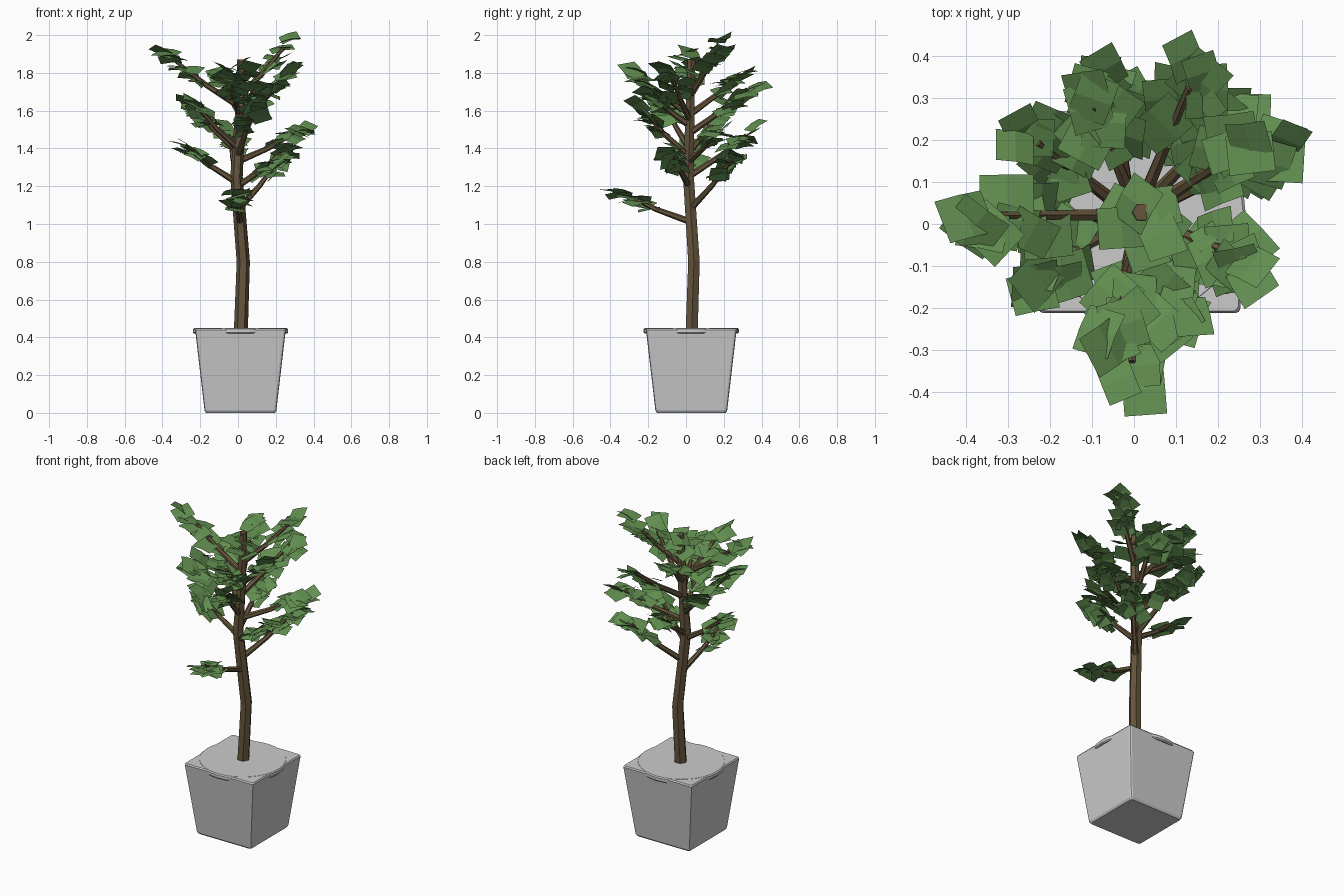
import bpy, bmesh, math, random
from mathutils import Vector, Matrix

if "Cube" in bpy.data.objects:
    bpy.data.objects.remove(bpy.data.objects["Cube"])

random.seed(7)


def material(name, rgb):
    m = bpy.data.materials.new(name)
    m.diffuse_color = (*rgb, 1)
    m.use_nodes = True
    m.node_tree.nodes["Principled BSDF"].inputs["Base Color"].default_value = m.diffuse_color
    return m


def finish(bm, name, mat=None):
    me = bpy.data.meshes.new(name)
    bm.to_mesh(me)
    bm.free()
    ob = bpy.data.objects.new(name, me)
    bpy.context.collection.objects.link(ob)
    if mat:
        me.materials.append(mat)
    return ob


def tube(bm, points, radii, sides=6):
    """Capped low-poly tube through a list of points."""
    pts = [Vector(p) for p in points]
    rings = []
    for i, p in enumerate(pts):
        d = (pts[min(i + 1, len(pts) - 1)] - pts[max(i - 1, 0)]).normalized()
        u = d.cross(Vector((0, 1, 0) if abs(d.y) < 0.8 else (1, 0, 0))).normalized()
        v = d.cross(u)
        rings.append([bm.verts.new(p + radii[i] * (u * math.cos(a) + v * math.sin(a)))
                      for a in (k * math.tau / sides for k in range(sides))])
    for a, b in zip(rings, rings[1:]):
        for k in range(sides):
            bm.faces.new((a[k], a[(k + 1) % sides], b[(k + 1) % sides], b[k]))
    bm.faces.new(rings[0][::-1])
    bm.faces.new(rings[-1])


bark = material("bark", (0.13, 0.09, 0.045))
green = material("leaf_green", (0.12, 0.27, 0.08))
CX, CY = 0.013, 0.028

# Tapered square pot with small bevelled corners
bm = bmesh.new()
rings = []
for half, z in ((0.182, 0), (0.19, 0.012), (0.24, 0.44), (0.235, 0.448)):
    ring, r = [], 0.012
    for q in range(4):
        for k in range(3):
            a = math.radians(45 * k)
            p = Vector((half - r + r * math.cos(a), half - r + r * math.sin(a), 0))
            p = Matrix.Rotation(q * math.pi / 2, 3, 'Z') @ p
            ring.append(bm.verts.new((p.x + CX, p.y + CY, z)))
    rings.append(ring)
n = len(rings[0])
for a, b in zip(rings, rings[1:]):
    for k in range(n):
        bm.faces.new((a[k], a[(k + 1) % n], b[(k + 1) % n], b[k]))
bm.faces.new(rings[0][::-1])
bm.faces.new(rings[-1])
finish(bm, "pot")

# Round insert whose edge pokes through the middle of each side
bm = bmesh.new()
bmesh.ops.create_cone(bm, cap_ends=True, segments=32, radius1=0.252, radius2=0.252, depth=0.03,
                      matrix=Matrix.Translation((CX, CY, 0.434)))
bmesh.ops.bevel(bm, geom=[e for e in bm.edges if abs(e.verts[0].co.z - e.verts[1].co.z) < 1e-5],
                offset=0.006, segments=1, affect='EDGES')
finish(bm, "round_insert")

# Trunk
trunk = [(0.015, 0.03, 0.43), (0.028, 0.042, 0.8), (-0.008, 0.013, 1.25),
         (0.01, 0.02, 1.55), (0.018, 0.028, 1.87)]
bm = bmesh.new()
tube(bm, trunk, (0.037, 0.035, 0.033, 0.028, 0.022))
finish(bm, "trunk", bark)


def on_trunk(z):
    for a, b in zip(trunk, trunk[1:]):
        if a[2] <= z <= b[2]:
            return Vector(a).lerp(Vector(b), (z - a[2]) / (b[2] - a[2]))


# Branches: start height, then the outer end of the foliage
branches = [
    (1.01, (-0.01, -0.44, 1.21)), (1.08, (0.28, 0.31, 1.42)),
    (1.20, (0.30, -0.10, 1.43)), (1.22, (-0.34, 0.02, 1.46)),
    (1.33, (0.41, 0.21, 1.54)), (1.25, (-0.06, 0.41, 1.54)),
    (1.36, (0.09, -0.29, 1.66)), (1.38, (-0.30, 0.25, 1.69)),
    (1.40, (-0.29, -0.15, 1.70)), (1.62, (-0.44, 0.02, 1.94)),
    (1.68, (0.31, 0.21, 2.01)), (1.48, (0.17, 0.42, 1.79)),
    (1.58, (-0.07, -0.33, 1.84)), (1.55, (0.33, -0.11, 1.86)),
    (1.58, (-0.13, 0.36, 1.86)), (1.52, (0.11, -0.27, 1.76)),
]


def leaf(bm, centre, outward, size, tilt):
    """One square leaf card, bent slightly across the middle."""
    yaw = math.atan2(outward.y, outward.x) + random.uniform(-0.8, 0.8)
    rot = (Matrix.Rotation(yaw, 3, 'Z') @ Matrix.Rotation(-tilt, 3, 'Y')
           @ Matrix.Rotation(random.uniform(-0.5, 0.5), 3, 'X'))
    rows = []
    for x, z in ((-0.5, -0.03), (0, 0.03), (0.5, -0.03)):
        rows.append([bm.verts.new(centre + rot @ Vector((x * size, y * size * 0.85, z * size)))
                     for y in (-0.5, 0.5)])
    for a, b in zip(rows, rows[1:]):
        bm.faces.new((a[0], b[0], b[1], a[1]))


wood, foliage = bmesh.new(), bmesh.new()
for z, end in branches:
    start, end = on_trunk(z), Vector(end)
    mid = start.lerp(end, 0.4) + Vector((0, 0, -0.012))
    tip = start.lerp(end, 0.76)
    tube(wood, (start, mid, tip), (0.018, 0.014, 0.009))
    out = end - start
    slope = math.atan2(out.z, Vector((out.x, out.y)).length)
    side = Vector((-out.y, out.x, 0)).normalized()
    reach = 1 - 0.05 / out.length
    for i in range(11):
        t = 0.48 + (reach - 0.48) * i / 10
        c = start.lerp(end, t)
        c += side * random.uniform(-0.06, 0.06) * (1.15 - 0.5 * t)
        c.z += random.uniform(-0.035, 0.015)
        leaf(foliage, c, out, random.uniform(0.095, 0.13), slope * 0.65 + random.uniform(-0.45, 0.3))

# Crown leaves around the top of the trunk
for i in range(7):
    a = i * 2.4
    d = Vector((math.cos(a), math.sin(a), 0))
    leaf(foliage, Vector((0.02, 0.0, 1.75 + 0.017 * i)) + d * 0.05, d, 0.115, random.uniform(-0.2, 0.5))
finish(wood, "branches", bark)
finish(foliage, "leaves", green)
